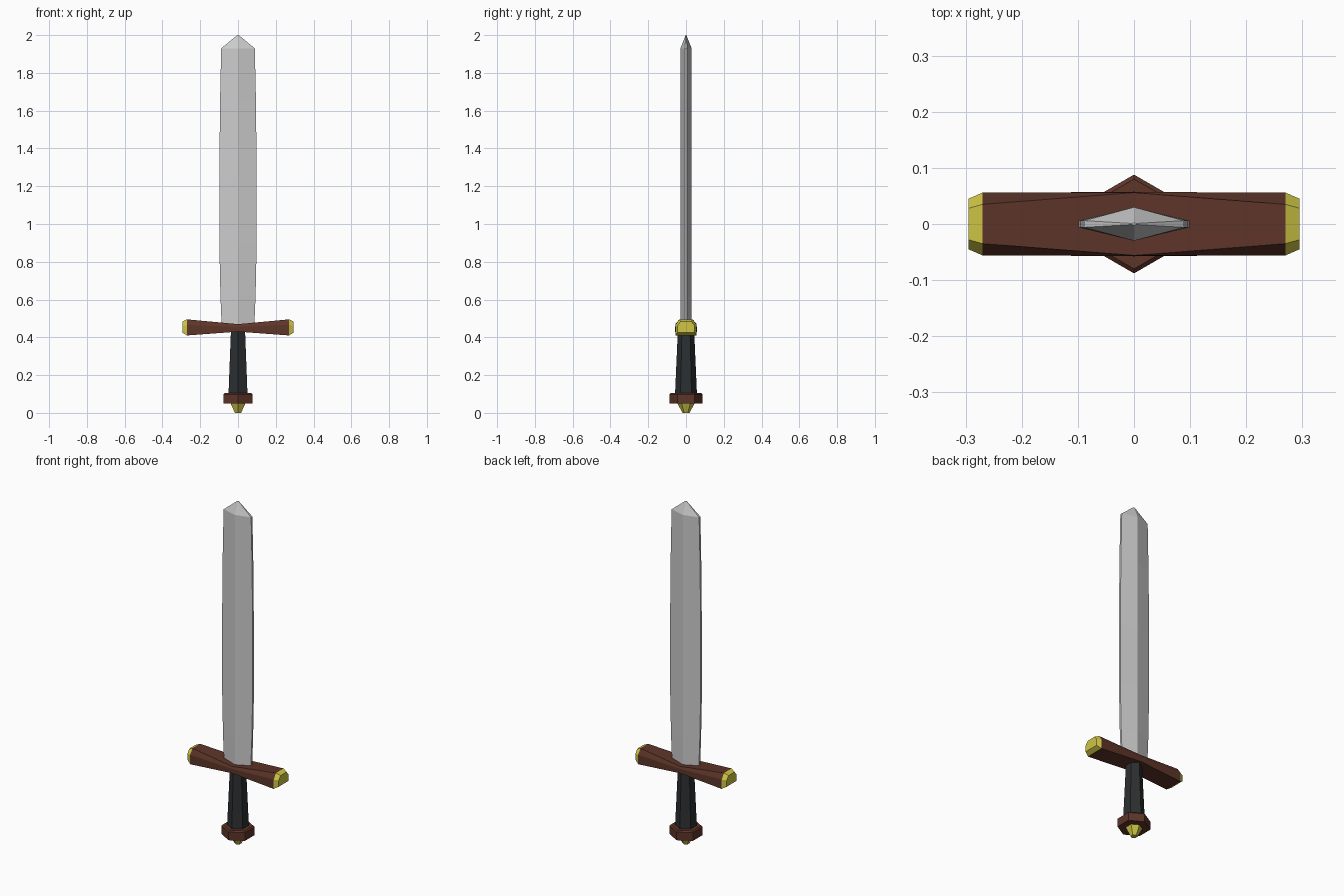
import bpy, bmesh, math

if "Cube" in bpy.data.objects:
    bpy.data.objects.remove(bpy.data.objects["Cube"])


def material(name, rgb):
    m = bpy.data.materials.new(name)
    m.diffuse_color = (*rgb, 1)
    m.use_nodes = True
    m.node_tree.nodes["Principled BSDF"].inputs["Base Color"].default_value = m.diffuse_color
    return m


wood = material("wood", (0.11, 0.035, 0.022))
gold = material("gold", (0.62, 0.56, 0.06))
dark = material("dark_leather", (0.025, 0.028, 0.03))


def loft(name, rings, mat=None):
    """Skin a list of equally sized point rings and cap both ends."""
    bm = bmesh.new()
    loops = [[bm.verts.new(p) for p in ring] for ring in rings]
    n = len(loops[0])
    for a, b in zip(loops, loops[1:]):
        for i in range(n):
            j = (i + 1) % n
            bm.faces.new((a[i], a[j], b[j], b[i]))
    bm.faces.new(loops[0])
    bm.faces.new(loops[-1])
    bmesh.ops.remove_doubles(bm, verts=bm.verts, dist=1e-5)
    bmesh.ops.recalc_face_normals(bm, faces=bm.faces)
    me = bpy.data.meshes.new(name)
    bm.to_mesh(me)
    bm.free()
    ob = bpy.data.objects.new(name, me)
    bpy.context.collection.objects.link(ob)
    if mat:
        me.materials.append(mat)
    return ob


def hexagon(r, z):
    """Hexagon with its corners on the y axis."""
    return [(r * math.sin(math.pi * i / 3), r * math.cos(math.pi * i / 3), z)
            for i in range(6)]


def blade_ring(w, t, e, z):
    """Diamond section with narrow blunt edges."""
    return [(w, -e, z), (w, e, z), (0, t, z), (-w, e, z), (-w, -e, z), (0, -t, z)]


def guard_ring(x, top_y, side_y, top, shoulder, bottom):
    """Bar section with the two upper corners bevelled."""
    return [(x, side_y, bottom), (x, side_y, shoulder), (x, top_y, top),
            (x, -top_y, top), (x, -side_y, shoulder), (x, -side_y, bottom)]


# Blade, gently swelling in the middle, with a short pointed tip
blade = [blade_ring(w, 0.03, 0.006, z) for w, z in
         ((0.086, 0.45), (0.093, 0.62), (0.099, 0.9), (0.099, 1.25), (0.095, 1.65), (0.089, 1.93))]
blade.append(blade_ring(0.004, 0.002, 0.001, 2.0))
loft("blade", blade)

# Crossguard, waisted in the middle and flaring to both ends
loft("crossguard", [guard_ring(-0.27, 0.035, 0.056, 0.495, 0.465, 0.41),
                    guard_ring(0, 0.056, 0.057, 0.47, 0.455, 0.43),
                    guard_ring(0.27, 0.035, 0.056, 0.495, 0.465, 0.41)], wood)

# Gold caps on both guard ends
for side, label in ((-1, "left"), (1, "right")):
    loft("guard_cap_" + label,
         [guard_ring(side * 0.27, 0.035, 0.056, 0.495, 0.465, 0.41),
          guard_ring(side * 0.295, 0.028, 0.045, 0.484, 0.462, 0.425)], gold)

# Handle, pommel and gold stud share hexagonal sections
loft("grip", [hexagon(0.058, 0.1), hexagon(0.043, 0.44)], dark)
loft("pommel", [hexagon(0.088, 0.05), hexagon(0.088, 0.098), hexagon(0.08, 0.105)], wood)
loft("pommel_stud", [hexagon(0.019, 0.0), hexagon(0.045, 0.05)], gold)
